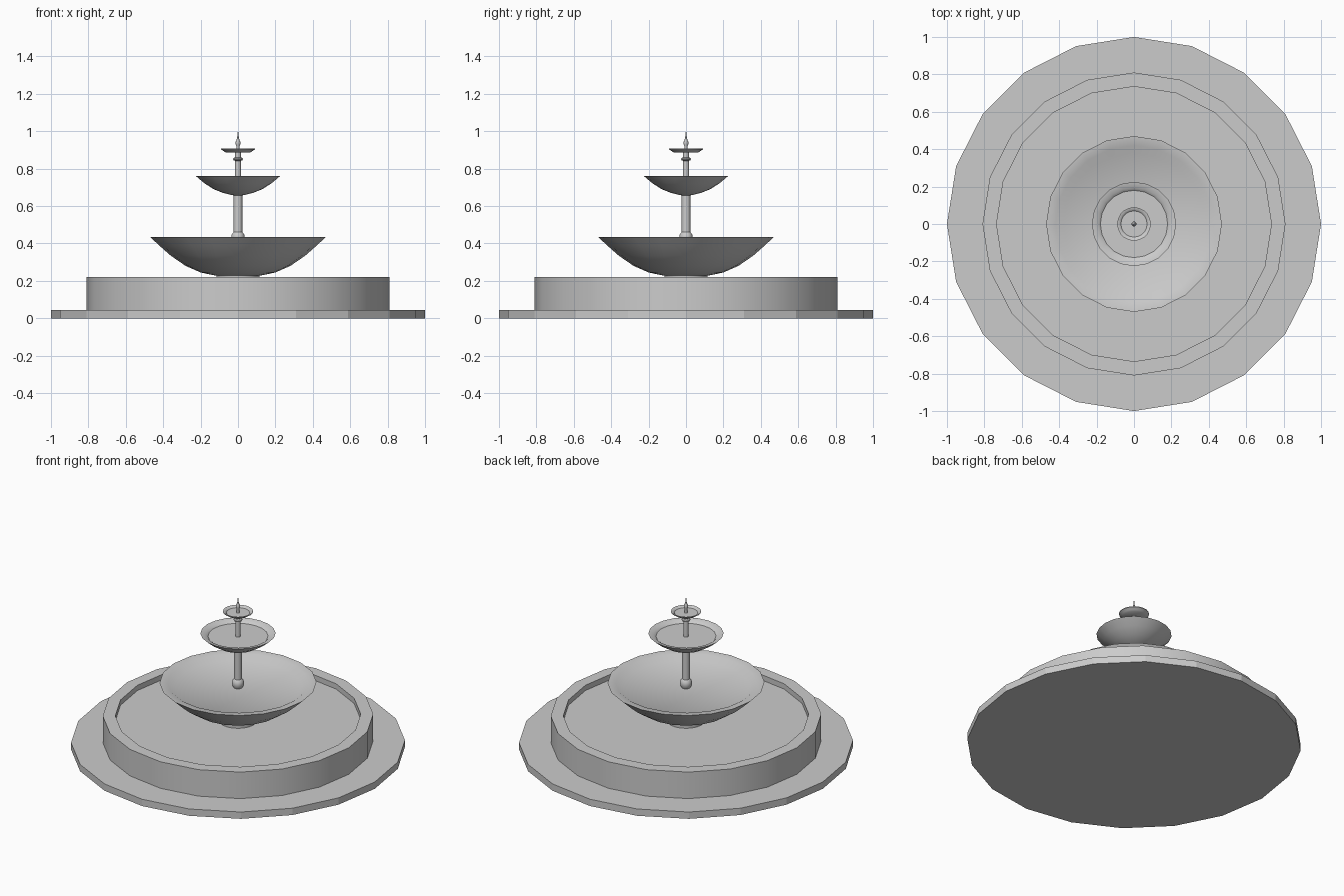
import bpy, bmesh, math


def lathe(name, profile, sides, smooth=True):
    """Revolve (radius, height) points around z; radius 0 makes a pole."""
    bm = bmesh.new()
    rings = []
    for r, z in profile:
        if r == 0:
            rings.append([bm.verts.new((0, 0, z))] * sides)
        else:
            rings.append([bm.verts.new((r * math.cos(2 * math.pi * i / sides),
                                        r * math.sin(2 * math.pi * i / sides), z))
                          for i in range(sides)])
    for a, b in zip(rings, rings[1:]):
        for i in range(sides):
            j = (i + 1) % sides
            bm.faces.new(list(dict.fromkeys((a[i], a[j], b[j], b[i]))))
    bmesh.ops.recalc_face_normals(bm, faces=bm.faces)
    mesh = bpy.data.meshes.new(name)
    bm.to_mesh(mesh)
    bm.free()
    obj = bpy.data.objects.new(name, mesh)
    bpy.context.collection.objects.link(obj)
    if smooth:
        bpy.ops.object.select_all(action='DESELECT')
        obj.select_set(True)
        bpy.context.view_layer.objects.active = obj
        bpy.ops.object.shade_smooth_by_angle(angle=math.radians(40))
    return obj


# Ground plinth and pool
lathe("plinth", [(0, 0), (1, 0), (1, 0.045), (0, 0.045)], 20, False)
lathe("pool_basin", [(0, 0.04), (0.81, 0.04), (0.81, 0.22), (0.735, 0.22),
                     (0.735, 0.185), (0, 0.185)], 20)

# Pedestal under the large bowl
lathe("pedestal", [(0, 0.18), (0.115, 0.18), (0.115, 0.23), (0.12, 0.245), (0, 0.245)], 20)

# Three bowls, outside underside first, then rim and shallow inside
lathe("large_bowl", [(0, 0.228), (0.12, 0.228), (0.20, 0.245), (0.28, 0.28), (0.36, 0.335),
                     (0.42, 0.388), (0.47, 0.435), (0.42, 0.43), (0.38, 0.405), (0, 0.405)], 20)
lathe("middle_bowl", [(0, 0.656), (0.03, 0.658), (0.08, 0.67), (0.13, 0.69), (0.18, 0.722),
                      (0.225, 0.76), (0.195, 0.755), (0.18, 0.742), (0, 0.742)], 20)
lathe("top_dish", [(0, 0.886), (0.065, 0.886), (0.075, 0.893), (0.09, 0.903), (0.09, 0.907),
                   (0.078, 0.905), (0.07, 0.897), (0, 0.897)], 20)

# Lower stem with a ball foot
lathe("lower_stem", [(0, 0.395), (0.025, 0.40), (0.033, 0.415), (0.036, 0.43), (0.034, 0.447),
                     (0.025, 0.46), (0.023, 0.462), (0.023, 0.67), (0, 0.67)], 20)

# Upper stem with a collar ring
lathe("upper_stem", [(0, 0.735), (0.016, 0.735), (0.016, 0.842), (0.024, 0.845), (0.027, 0.851),
                     (0.024, 0.857), (0.015, 0.86), (0.015, 0.89), (0, 0.89)], 20)

# Finial spike
lathe("finial", [(0, 0.895), (0.01, 0.895), (0.008, 0.922), (0.013, 0.932), (0.012, 0.945),
                 (0.005, 0.962), (0.003, 0.98), (0, 1.008)], 16)
